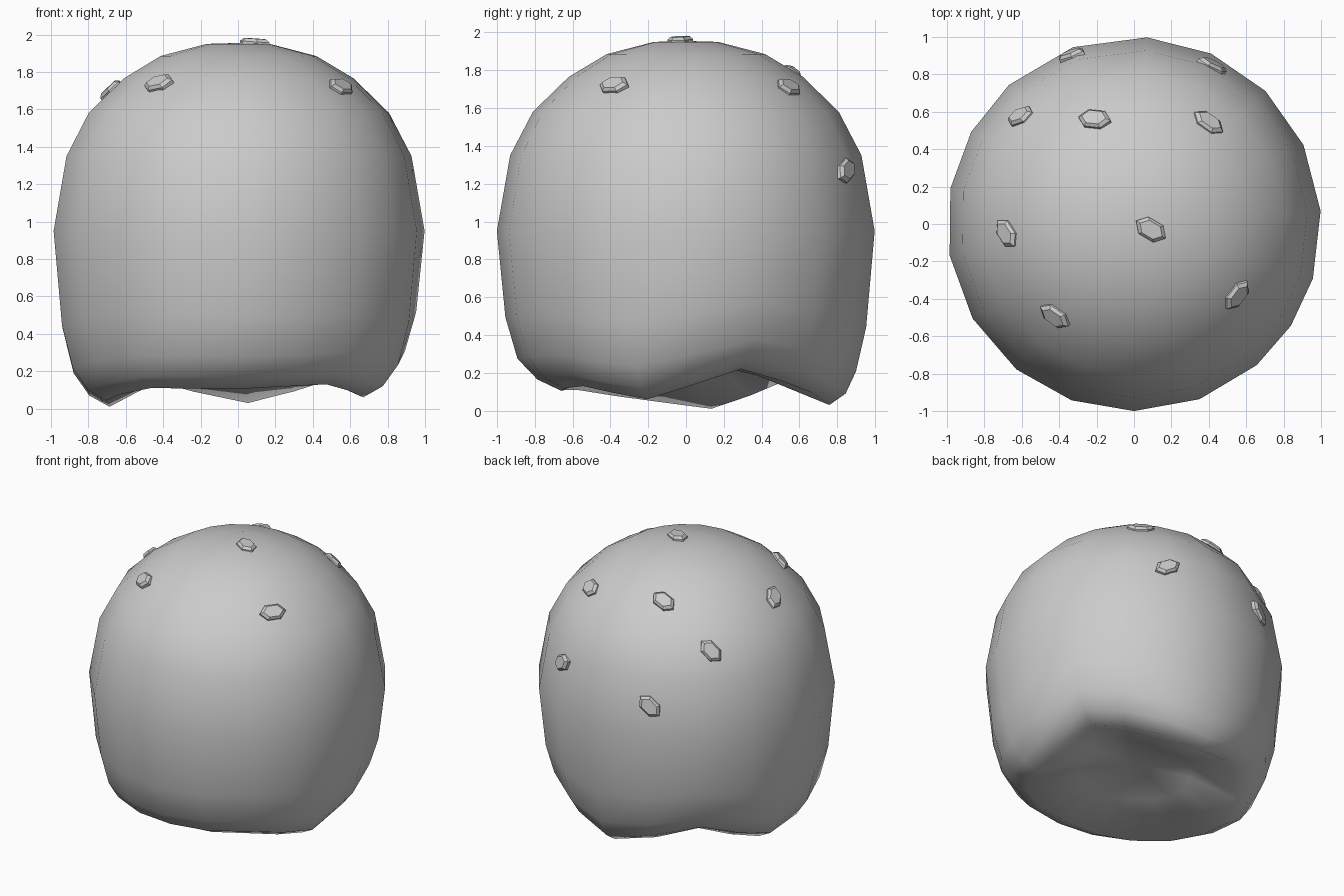
import bpy, bmesh, math
from mathutils import Vector, Matrix

if "Cube" in bpy.data.objects:
    bpy.data.objects.remove(bpy.data.objects["Cube"], do_unlink=True)

grey = bpy.data.materials.new("plain grey")
grey.use_nodes = True
COLOUR = (0.6, 0.6, 0.6, 1)
grey.diffuse_color = COLOUR
grey.node_tree.nodes["Principled BSDF"].inputs["Base Color"].default_value = COLOUR


def finish(name, bm, smooth):
    bmesh.ops.recalc_face_normals(bm, faces=bm.faces)
    for f in bm.faces:
        f.smooth = smooth
    mesh = bpy.data.meshes.new(name)
    bm.to_mesh(mesh)
    bm.free()
    mesh.materials.append(grey)
    obj = bpy.data.objects.new(name, mesh)
    bpy.context.collection.objects.link(obj)
    return obj


# Wavy lower rim: angle in degrees, height, radius, columns up to the next entry
RIM = [(-17, .06, .70, 2), (25, .22, .69, 3), (86, .03, .76, 2),
       (132, .15, .68, 2), (169, .01, .70, 3), (231, .11, .74, 2),
       (270, .105, .66, 2), (311, .13, .72, 2), (343, .06, .70, 0)]
columns = []
for (a0, z0, r0, count), (a1, z1, r1, _) in zip(RIM, RIM[1:]):
    for k in range(count):
        t = k / count
        columns.append((math.radians(a0 + (a1 - a0) * t),
                        z0 + (z1 - z0) * t, r0 + (r1 - r0) * t))

# Dome profile from underside to crown:
# radius, height, share of the rim wave, share of the rim radius change
PROFILE = [(.38, .17, .5, 0), (.70, 0, 1, 1), (.81, .06, 1, .6),
           (.895, .18, .9, .1), (.955, .42, .7, 0), (1.0, .95, 0, 0),
           (.93, 1.35, 0, 0), (.81, 1.58, 0, 0), (.62, 1.765, 0, 0),
           (.42, 1.885, 0, 0), (.17, 1.95, 0, 0)]

# Dome with a shallow hollow underside
bm = bmesh.new()
rings = []
for r, z, wave, swell in PROFILE:
    ring = []
    for a, rim_z, rim_r in columns:
        radius = r + swell * (rim_r - .70)
        ring.append(bm.verts.new((radius * math.cos(a), radius * math.sin(a),
                                  z + wave * rim_z)))
    rings.append(ring)
sides = len(columns)
for low, high in zip(rings, rings[1:]):
    for i in range(sides):
        j = (i + 1) % sides
        bm.faces.new((low[i], low[j], high[j], high[i]))
for ring, z in ((rings[0], .28), (rings[-1], 1.955)):
    tip = bm.verts.new((0, 0, z))
    for i in range(sides):
        bm.faces.new((ring[i], ring[(i + 1) % sides], tip))
dome = finish("dome", bm, True)
bpy.context.view_layer.update()


# Small flat faceted bumps lying on the dome
def bump(number, spot, along):
    _, point, normal, _ = dome.closest_point_on_mesh(Vector(spot))
    normal = (normal + (point - Vector((0, 0, 1))).normalized()).normalized()
    side = Vector(along)
    side = (side - normal * side.dot(normal)).normalized()
    across = normal.cross(side)
    frame = Matrix((side, across, normal)).transposed()
    bm = bmesh.new()
    layers = []
    for scale, height in ((1, -.03), (1, .01), (.75, .026)):
        layer = []
        for i in range(6):
            a = math.tau * i / 6
            local = Vector((.092 * scale * math.cos(a),
                            .06 * scale * math.sin(a), height))
            layer.append(bm.verts.new(point + frame @ local))
        layers.append(layer)
    for low, high in zip(layers, layers[1:]):
        for i in range(6):
            j = (i + 1) % 6
            bm.faces.new((low[i], low[j], high[j], high[i]))
    bm.faces.new(layers[0][::-1])
    bm.faces.new(layers[-1])
    finish(f"bump_{number}", bm, False)


BUMPS = [((.09, -.03, 1.96), (1, -.6, 0)), ((-.41, -.48, 1.72), (1, -.5, 0)),
         ((.55, -.38, 1.72), (.6, .8, 0)), ((-.67, -.05, 1.69), (.5, -.8, .5)),
         ((-.21, .56, 1.78), (1, -.3, 0)), ((-.6, .57, 1.52), (1, .2, .8)),
         ((.41, .56, 1.73), (1, -.7, 0)), ((.42, .85, 1.27), (1, -.6, -.6)),
         ((-.34, .91, 1.17), (1, .2, .9))]
for n, (spot, along) in enumerate(BUMPS, 1):
    bump(n, spot, along)
